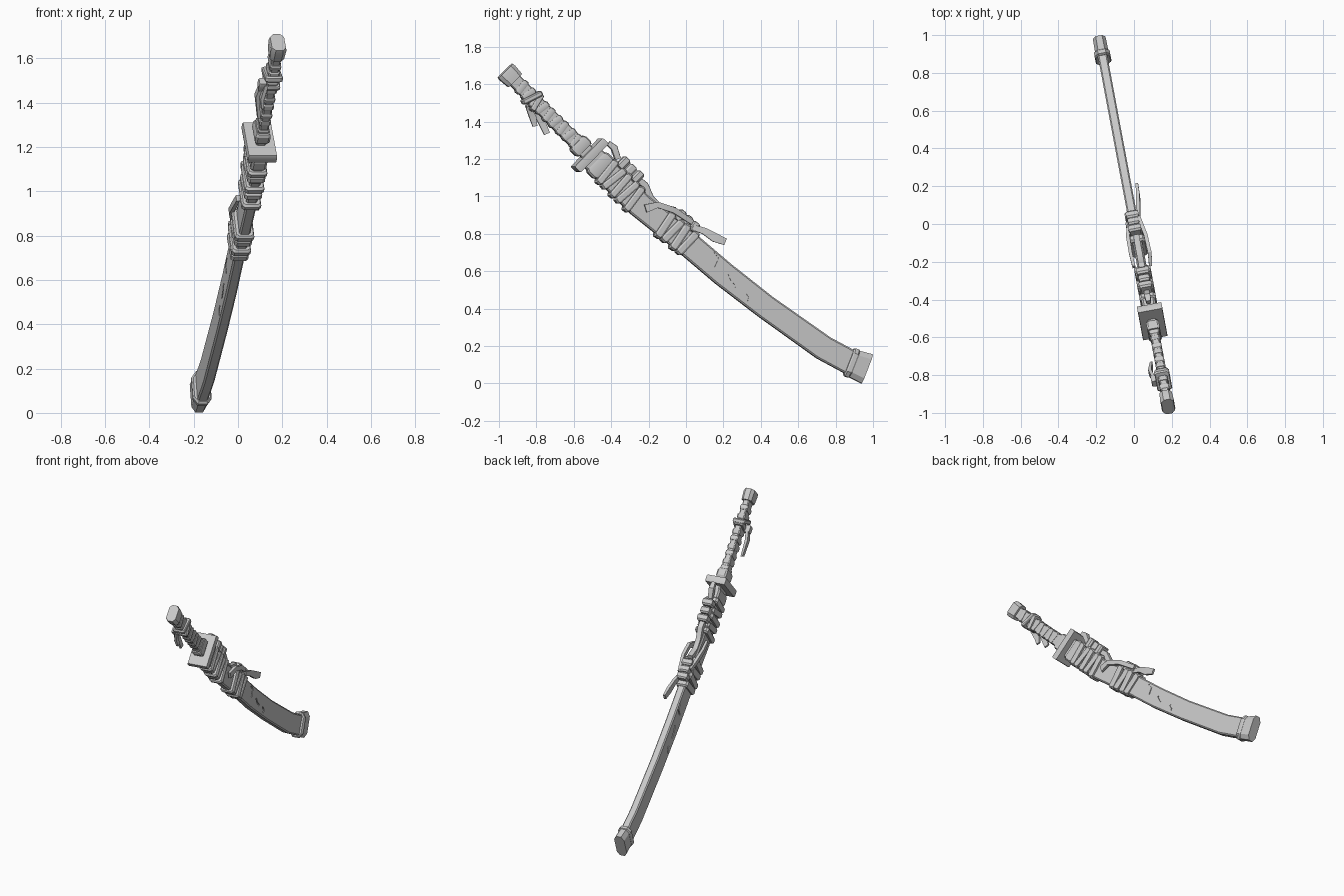
import bpy, bmesh, math
from mathutils import Vector

if "Cube" in bpy.data.objects:
    bpy.data.objects.remove(bpy.data.objects["Cube"])

grey = bpy.data.materials.new("weathered_grey")
grey.diffuse_color = (0.58, 0.58, 0.58, 1)
grey.use_nodes = True
grey.node_tree.nodes["Principled BSDF"].inputs["Base Color"].default_value = grey.diffuse_color

# The sword lies in an upright plane turned slightly about z.
A = math.atan(0.187)
ALONG = Vector((-math.sin(A), math.cos(A), 0)) / math.cos(A)
SIDE = Vector((math.cos(A), math.sin(A), 0))
# Centre line of handle and scabbard as (y, z)
AXIS = [(-0.97, 1.675), (-0.92, 1.625), (-0.72, 1.42), (-0.515, 1.22), (-0.25, 0.955),
        (0, 0.755), (0.2, 0.585), (0.425, 0.41), (0.735, 0.19), (0.88, 0.112), (0.967, 0.078)]
BOX = [(1, .72), (.88, 1), (-.88, 1), (-1, .72), (-1, -.72), (-.88, -1), (.88, -1), (1, -.72)]
HEX = [(1, .5), (.65, 1), (-.65, 1), (-1, .5), (-1, -.5), (-.65, -1), (.65, -1), (1, -.5)]
FLAT = [(1, 1), (-1, 1), (-1, -1), (1, -1)]


def place(y, z, w):
    return ALONG * y + SIDE * w + Vector((0, 0, z))


def on_axis(y):
    """Point and direction of the centre line at y."""
    for (a, b), (c, d) in zip(AXIS, AXIS[1:]):
        if y <= c or c == AXIS[-1][0]:
            t = (y - a) / (c - a)
            return Vector((y, b + (d - b) * t)), Vector((c - a, d - b)).normalized()


def loft(name, path, section=BOX, normal=None):
    """Sweep a section along (y, z, half height, half thickness, side offset)."""
    bm = bmesh.new()
    rings = []
    for i, (y, z, hh, ht, w) in enumerate(path):
        p, q = path[max(i - 1, 0)], path[min(i + 1, len(path) - 1)]
        t = Vector((q[0] - p[0], q[1] - p[1])).normalized()
        n = normal or Vector((-t.y, t.x))
        rings.append([bm.verts.new(place(y + n.x * s * hh, z + n.y * s * hh, w + k * ht))
                      for s, k in section])
    m = len(section)
    for r, s in zip(rings, rings[1:]):
        for j in range(m):
            bm.faces.new((r[j], r[(j + 1) % m], s[(j + 1) % m], s[j]))
    bm.faces.new(rings[0])
    bm.faces.new(rings[-1][::-1])
    bmesh.ops.recalc_face_normals(bm, faces=bm.faces)
    mesh = bpy.data.meshes.new(name)
    bm.to_mesh(mesh)
    bm.free()
    mesh.materials.append(grey)
    ob = bpy.data.objects.new(name, mesh)
    bpy.context.collection.objects.link(ob)
    return ob


def band(name, y, length, hh, ht, tilt=0, rise=0, w=0, section=BOX, soft=.88):
    """Short bevelled block or ring around the centre line."""
    c, t = on_axis(y)
    c = c + Vector((-t.y, t.x)) * rise
    a = math.radians(tilt)
    t = Vector((t.x * math.cos(a) - t.y * math.sin(a), t.x * math.sin(a) + t.y * math.cos(a)))
    path = []
    for f, k in ((-.5, soft), (-.28, 1), (.28, 1), (.5, soft)):
        p = c + t * length * f
        path.append((p.x, p.y, hh * k, ht * k, w))
    return loft(name, path, section, Vector((-t.y, t.x)))


# Scabbard
sizes = [.066, .066, .066, .066, .064, .066, .066]
scabbard = loft("scabbard", [(y, z, h, .025, 0) for (y, z), h in zip(AXIS[3:10], sizes)])

# Cracks cut into both faces of the scabbard
cracks = [[(.14, .70), (.165, .67), (.145, .625)],
          [(.215, .585), (.23, .55), (.26, .515)],
          [(.31, .485), (.325, .46), (.32, .44)]]
for i, line in enumerate(cracks):
    for side in (-1, 1):
        cutter = loft(f"crack_cutter_{i}_{side}",
                      [(y, z, .005, .006, side * .026) for y, z in line], FLAT)
        cutter.hide_render = True
        cutter.display_type = 'WIRE'
        mod = scabbard.modifiers.new("crack", 'BOOLEAN')
        mod.operation = 'DIFFERENCE'
        mod.solver = 'EXACT'
        mod.object = cutter

# Scabbard tip cap with a raised lip
loft("tip_cap", [(.885, .11, .074, .036, 0), (.967, .078, .083, .034, 0)], HEX)
band("tip_lip", .885, .035, .08, .042, section=HEX)

# Handle, pommel and end collar
loft("handle", [(-.93, 1.635, .036, .02, 0), (-.72, 1.42, .036, .02, 0),
                (-.52, 1.225, .04, .022, 0)])
loft("pommel", [(-.967, 1.672, .053, .032, 0), (-.955, 1.66, .055, .036, 0),
                (-.915, 1.62, .05, .033, 0)], HEX)
band("handle_collar", -.565, .06, .055, .034)

# Rectangular guard and the scabbard mouth behind it
band("guard", -.515, .045, .108, .066, soft=.97, section=FLAT)
band("scabbard_mouth", -.46, .07, .075, .036)

# Grip wrapping, alternately tilted
for i in range(9):
    band(f"grip_wrap_{i}", -.88 + i * .036, .034, .042, .026, tilt=8 * (-1) ** i)

# Cloth tied around the grip, with hanging ends
band("grip_tie", -.825, .03, .058, .04, tilt=-18)
band("grip_tie_lower", -.80, .028, .052, .036, tilt=14)
band("grip_knot", -.80, .045, .022, .018, rise=-.03, w=-.045)
loft("grip_tail_long", [(-.82, 1.49, .014, .008, -.045), (-.775, 1.43, .02, .009, -.06),
                        (-.735, 1.335, .016, .006, -.045)], FLAT)
loft("grip_tail_short", [(-.84, 1.48, .012, .008, -.03), (-.81, 1.42, .018, .008, -.045),
                         (-.80, 1.375, .012, .006, -.04)], FLAT)

# Upper cord wraps on the scabbard
for i in range(5):
    band(f"upper_wrap_{i}", -.425 + i * .036, .038, .081 - .002 * (i % 2),
         .044 - .004 * (i % 2), tilt=(6, -7, 4, -4, 8)[i])
for i in range(3):
    band(f"upper_knot_{i}", -.405 + i * .037, .046, .034 - .003 * (i == 1),
         .034 - .005 * (i == 1), rise=.097, soft=.78)

# Lower cord wraps on the scabbard
for i in range(4):
    band(f"lower_wrap_{i}", -.115 + i * .04, .042, .081 - .003 * (i % 2),
         .044 - .004 * (i % 2), tilt=(5, -6, 5, -3)[i])
for i in range(3):
    band(f"lower_knot_{i}", -.09 + i * .037, .045, .032 - .004 * (i == 2),
         .034 - .004 * (i == 1), rise=.09, soft=.78)

# Loose cord linking both groups, along the back of the scabbard
loft("linking_cord", [(-.27, 1.10, .018, .016, 0), (-.22, 1.06, .018, .016, 0),
                      (-.19, .99, .018, .016, 0), (-.14, .945, .016, .016, 0),
                      (-.06, .925, .018, .016, 0)])
# Small standing loop near the guard
loft("cord_loop", [(-.415, 1.285, .013, .012, 0), (-.385, 1.26, .018, .016, 0),
                   (-.365, 1.20, .016, .014, 0)])

# Side streamers and the trailing tail
loft("streamer_right", [(-.225, .935, .022, .008, .046), (-.16, .955, .016, .010, .054),
                        (-.07, .925, .015, .010, .05), (.03, .86, .013, .010, .03)], FLAT)
loft("streamer_left", [(-.22, .97, .014, .008, -.042), (-.15, .94, .015, .009, -.046),
                       (-.06, .91, .015, .010, -.044), (.0, .87, .013, .010, -.025)], FLAT)
loft("trailing_tail", [(.03, .835, .014, .010, .03), (.09, .815, .018, .010, .04),
                       (.145, .78, .024, .009, .05), (.20, .757, .018, .007, .054)], FLAT)

# Soft shading with crisp edges
for ob in bpy.data.objects:
    ob.select_set(not ob.hide_render)
bpy.context.view_layer.objects.active = scabbard
bpy.ops.object.shade_smooth_by_angle(angle=math.radians(25))
